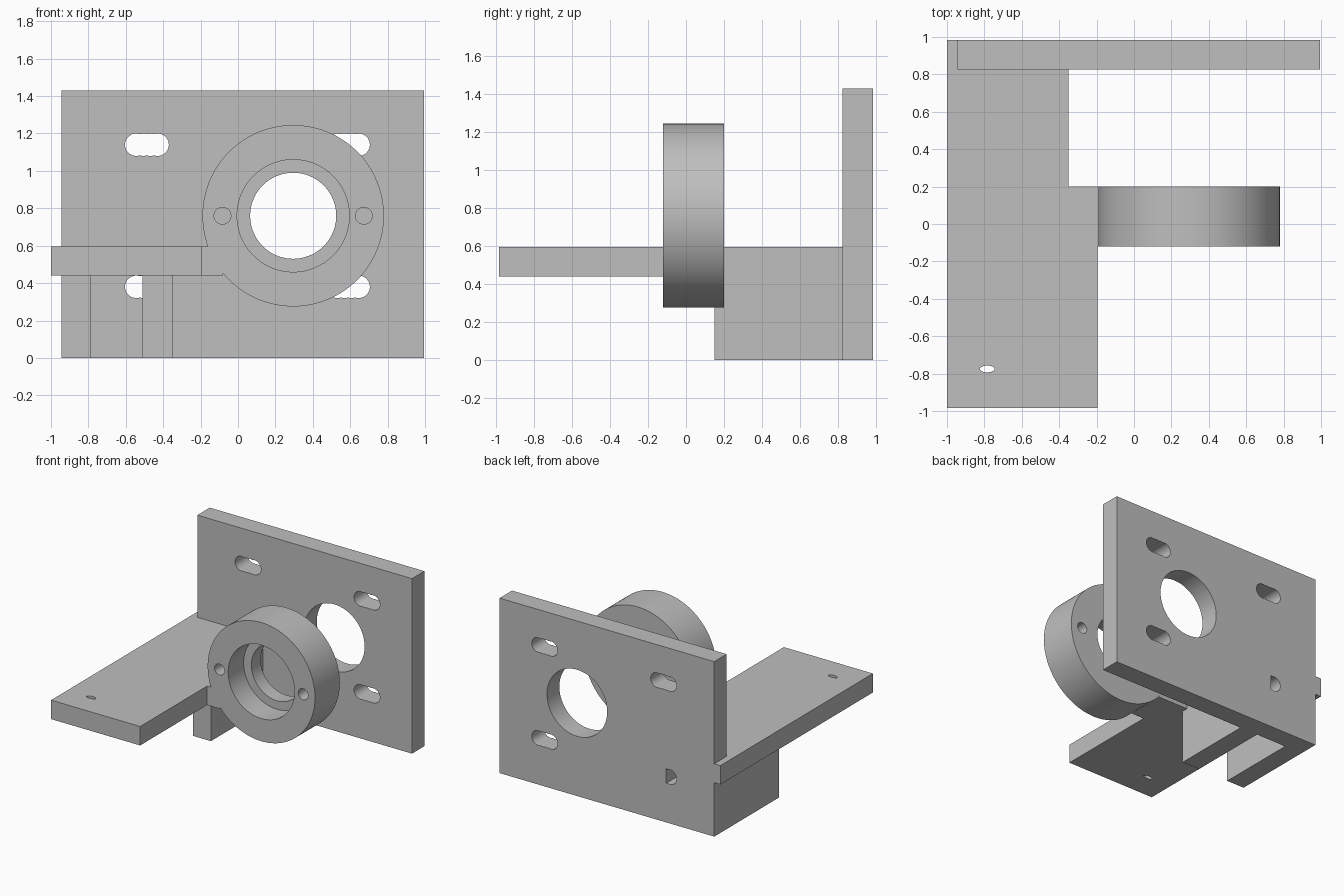
import bpy, bmesh
from math import pi, cos, sin, asin, radians
from mathutils import Vector

cube = bpy.data.objects.get("Cube")
if cube:
    bpy.data.objects.remove(cube, do_unlink=True)

GREY = (0.52, 0.52, 0.52, 1)
metal = bpy.data.materials.new("plain_grey")
metal.use_nodes = True
metal.diffuse_color = GREY
metal.node_tree.nodes["Principled BSDF"].inputs["Base Color"].default_value = GREY


def prism(name, outline, axis, lo, hi):
    """Extrude a 2D outline along y (outline in x, z) or z (outline in x, y)."""
    bm = bmesh.new()
    place = (lambda a, b: (a, lo, b)) if axis == "y" else (lambda a, b: (a, b, lo))
    face = bm.faces.new([bm.verts.new(place(a, b)) for a, b in outline])
    new = bmesh.ops.extrude_face_region(bm, geom=[face])["geom"]
    step = Vector((0, hi - lo, 0)) if axis == "y" else Vector((0, 0, hi - lo))
    bmesh.ops.translate(bm, vec=step, verts=[v for v in new if isinstance(v, bmesh.types.BMVert)])
    bmesh.ops.recalc_face_normals(bm, faces=bm.faces)
    mesh = bpy.data.meshes.new(name)
    bm.to_mesh(mesh)
    bm.free()
    mesh.materials.append(metal)
    obj = bpy.data.objects.new(name, mesh)
    bpy.context.collection.objects.link(obj)
    return obj


def rect(x0, x1, y0, y1):
    return [(x0, y0), (x1, y0), (x1, y1), (x0, y1)]


def arc(cx, cy, r, start, end, n):
    return [(cx + r * cos(start + (end - start) * i / n),
             cy + r * sin(start + (end - start) * i / n)) for i in range(n + 1)]


def ellipse(cx, cy, rx, ry, n=96):
    return [(cx + rx * cos(2 * pi * i / n), cy + ry * sin(2 * pi * i / n)) for i in range(n)]


def scalloped_slot(cx, cz, r=0.06, pitch=0.038, count=4):
    """Outline left by a row of overlapping drilled holes."""
    half = asin(pitch / 2 / r)
    xs = [cx + (i - (count - 1) / 2) * pitch for i in range(count)]
    pts = arc(xs[-1], cz, r, -pi / 2 - half, pi / 2 + half, 24)
    for x in xs[-2:0:-1]:
        pts += arc(x, cz, r, pi / 2 - half, pi / 2 + half, 6)[1:]
    pts += arc(xs[0], cz, r, pi / 2 - half, 3 * pi / 2 + half, 24)[1:]
    for x in xs[1:-1]:
        pts += arc(x, cz, r, -pi / 2 - half, -pi / 2 + half, 6)[1:]
    return pts[:-1]


def cut(obj, cutter):
    mod = obj.modifiers.new("cut", "BOOLEAN")
    mod.operation = "DIFFERENCE"
    mod.solver = "EXACT"
    mod.object = cutter
    bpy.context.view_layer.objects.active = obj
    bpy.ops.object.modifier_apply(modifier=mod.name)
    bpy.data.objects.remove(cutter, do_unlink=True)


def drill(obj, outline, axis, lo, hi):
    cut(obj, prism("cutter", outline, axis, lo, hi))


CX, CZ = 0.295, 0.76            # bore axis
FRONT, BACK = 0.825, 0.985      # plate faces
RIB = 0.155                     # rib and shelf thickness
RIB_X = -0.51

# Back plate with its bore and slots
plate = prism("back_plate", rect(-0.945, 0.995, 0, 1.43), "y", FRONT, BACK)
drill(plate, ellipse(CX, CZ, 0.272, 0.272), "y", 0.7, 1.1)
for x, z in ((-0.487, 1.14), (0.588, 1.14), (0.588, 0.38)):
    drill(plate, scalloped_slot(x, z), "y", 0.7, 1.1)
# The lower slot by the ribs is half closed by the inner rib
half_slot = prism("cutter", scalloped_slot(-0.487, 0.38), "y", 0.7, 1.1)
cut(half_slot, prism("cutter", rect(RIB_X, 0, 0.2, 0.6), "y", 0.6, 1.2))
cut(plate, half_slot)

# Support ribs under the shelf
prism("outer_rib", rect(-0.945, -0.785, 0, 0.44), "y", 0.15, FRONT)
prism("inner_rib", rect(RIB_X, RIB_X + 0.16, 0, 0.44), "y", 0.15, FRONT)

# Shelf, wrapping the plate edge and reaching to the ring
shelf = prism("shelf", [(-1, -0.985), (-0.195, -0.985), (-0.195, -0.12), (-0.08, -0.12),
                        (-0.08, 0.2), (-0.35, 0.2), (-0.35, FRONT), (-0.945, FRONT),
                        (-0.945, BACK), (-1, BACK)], "z", 0.44, 0.44 + RIB)
drill(shelf, ellipse(CX, CZ, 0.485, 0.485, 128), "y", -0.3, 0.4)
drill(shelf, ellipse(-0.785, -0.775, 0.04, 0.018, 32), "z", 0.3, 0.8)

# Bearing ring with stepped bore and two pin holes
ring = prism("bearing_ring", ellipse(CX, CZ, 0.485, 0.485, 128), "y", -0.12, 0.2)
drill(ring, ellipse(CX, CZ, 0.23, 0.23), "y", -0.3, 0.4)
drill(ring, ellipse(CX, CZ, 0.30, 0.30), "y", -0.3, 0.08)
for side in (-1, 1):
    drill(ring, ellipse(CX + side * 0.378, CZ, 0.045, 0.045, 32), "y", -0.3, 0.4)

# Smooth the round walls, keep edges crisp
for obj in (plate, shelf, ring):
    bpy.ops.object.select_all(action="DESELECT")
    obj.select_set(True)
    bpy.context.view_layer.objects.active = obj
    bpy.ops.object.shade_smooth_by_angle(angle=radians(25))
